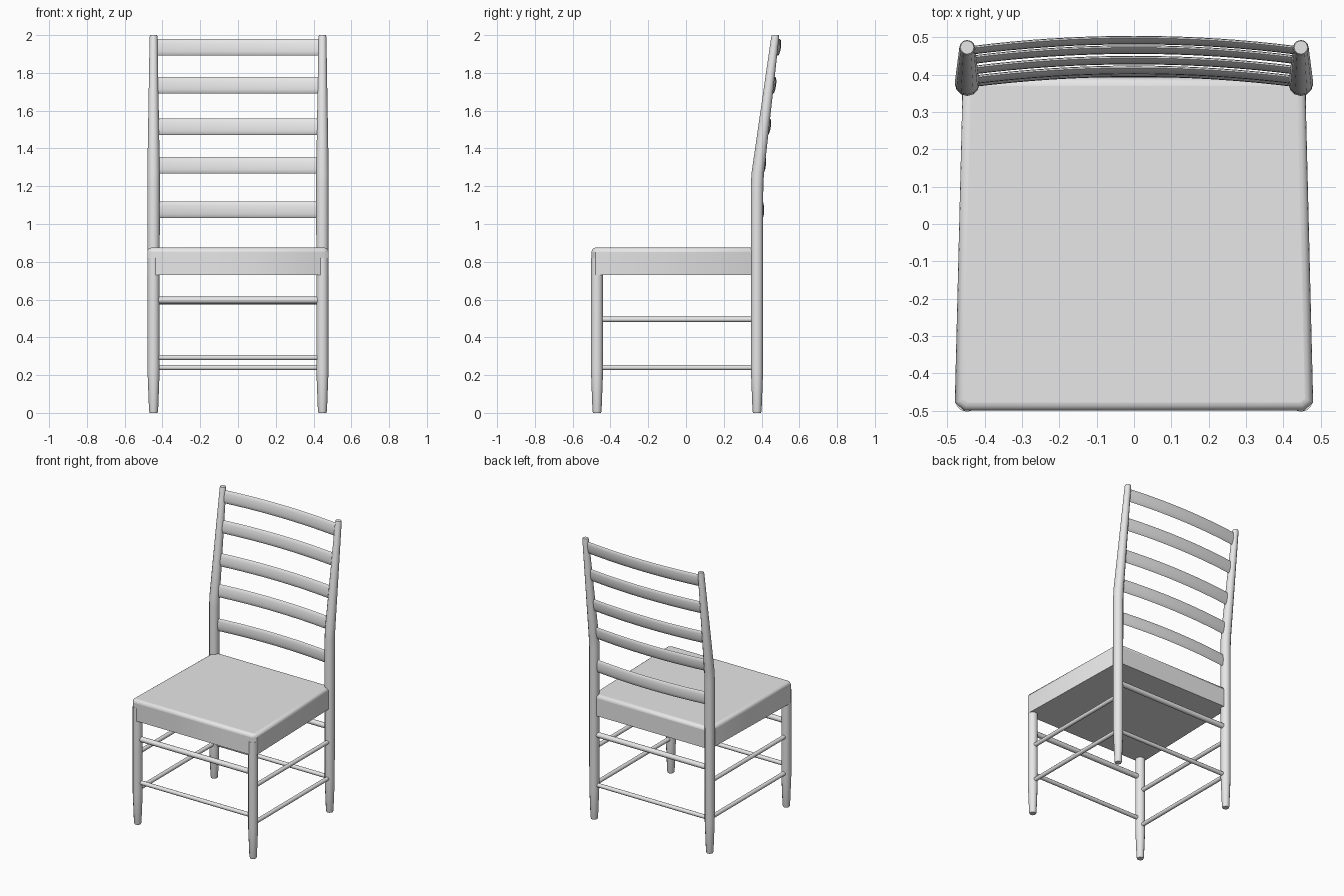
import bpy, math
from mathutils import Vector

cube = bpy.data.objects.get("Cube")
if cube:
    bpy.data.objects.remove(cube, do_unlink=True)

GREY = (0.8, 0.8, 0.8, 1)
mat = bpy.data.materials.new("plain_grey")
mat.use_nodes = True
mat.diffuse_color = GREY
mat.node_tree.nodes["Principled BSDF"].inputs["Base Color"].default_value = GREY


def make(name, verts, faces, angle=40):
    mesh = bpy.data.meshes.new(name)
    mesh.from_pydata(verts, [], faces)
    mesh.materials.append(mat)
    ob = bpy.data.objects.new(name, mesh)
    bpy.context.collection.objects.link(ob)
    bpy.ops.object.select_all(action="DESELECT")
    ob.select_set(True)
    bpy.context.view_layer.objects.active = ob
    bpy.ops.object.shade_smooth_by_angle(angle=math.radians(angle))
    return ob


def skin(name, rings):
    """Closed tube through rings of equal point count."""
    n = len(rings[0])
    verts = [p for ring in rings for p in ring]
    faces = [(r * n + i, r * n + (i + 1) % n, (r + 1) * n + (i + 1) % n, (r + 1) * n + i)
             for r in range(len(rings) - 1) for i in range(n)]
    last = (len(rings) - 1) * n
    faces += [tuple(reversed(range(n))), tuple(range(last, last + n))]
    return make(name, verts, faces)


def ellipse(centre, u, v, n=12):
    c, u, v = Vector(centre), Vector(u), Vector(v)
    return [c + u * math.cos(2 * math.pi * i / n) + v * math.sin(2 * math.pi * i / n)
            for i in range(n)]


def turned(name, x, stations):
    """Round post from (y, z, radius) stations."""
    return skin(name, [ellipse((x, y, z), (r, 0, 0), (0, r, 0)) for y, z, r in stations])


def rod(name, a, b, r):
    a, b = Vector(a), Vector(b)
    side = (b - a).normalized().cross(Vector((0, 0, 1)))
    return skin(name, [ellipse(p, side * r, (0, 0, r)) for p in (a, b)])


LEG_X, FRONT_Y, BACK_Y, BEND_Z, TOP_Y = 0.447, -0.471, 0.376, 1.24, 0.473

# Front legs and raked back posts
for side, s in (("left", 1), ("right", -1)):
    turned("front_leg_" + side, s * LEG_X, [
        (FRONT_Y, 0, 0.021), (FRONT_Y, 0.01, 0.024), (FRONT_Y, 0.22, 0.032),
        (FRONT_Y, 0.82, 0.032)])
    turned("back_post_" + side, s * LEG_X, [
        (BACK_Y, 0, 0.021), (BACK_Y, 0.01, 0.024), (BACK_Y, 0.22, 0.032),
        (BACK_Y, 1.2, 0.033), (BACK_Y + 0.004, BEND_Z + 0.03, 0.033),
        (TOP_Y - 0.001, 1.99, 0.021), (TOP_Y, 2.0, 0.018)])
    # Side stretchers
    for level, z in (("upper", 0.495), ("lower", 0.24)):
        rod(f"side_stretcher_{level}_{side}", (s * LEG_X, FRONT_Y, z),
            (s * LEG_X, BACK_Y, z), 0.014)

# Cross stretchers
for place, y, levels in (("front", FRONT_Y, (0.597, 0.293)), ("back", BACK_Y, (0.592, 0.24))):
    for level, z, r in zip(("upper", "lower"), levels, (0.018, 0.014)):
        rod(f"{place}_stretcher_{level}", (-LEG_X, y, z), (LEG_X, y, z), r)

# Curved back slats, tilted with the posts
for i, z in enumerate((1.075, 1.31, 1.515, 1.735, 1.935)):
    rake = (TOP_Y - BACK_Y) / (2 - BEND_Z) if z > BEND_Z else 0
    base = BACK_Y + rake * (z - BEND_Z)
    up = Vector((0, rake, 1)).normalized() * 0.044
    rings = []
    for k in range(17):
        t = k / 8 - 1
        y = base + 0.028 * (1 - t * t)
        rings.append(ellipse((t * 0.44, y, z), up, (0, 0.010, 0)))
    skin(f"back_slat_{i + 1}", rings)

# Padded seat, wider at the front with clipped front corners
half = [(0.455, -0.5), (0.48, -0.478), (0.459, 0.375), (0.445, 0.392)]
outline = half + [(-x, y) for x, y in reversed(half)]
n = len(outline)
verts = [(x, y, z) for z in (0.73, 0.875) for x, y in outline]
faces = [tuple(reversed(range(n))), tuple(range(n, 2 * n))]
faces += [(i, (i + 1) % n, (i + 1) % n + n, i + n) for i in range(n)]
seat = make("seat", verts, faces, 50)
seat.data.attributes.new("bevel_weight_edge", "FLOAT", "EDGE")
weights = seat.data.attributes["bevel_weight_edge"].data
for e in seat.data.edges:
    if all(v >= n for v in e.vertices):
        weights[e.index].value = 1
bevel = seat.modifiers.new("rounded_top", "BEVEL")
bevel.limit_method = "WEIGHT"
bevel.width = 0.022
bevel.segments = 4
